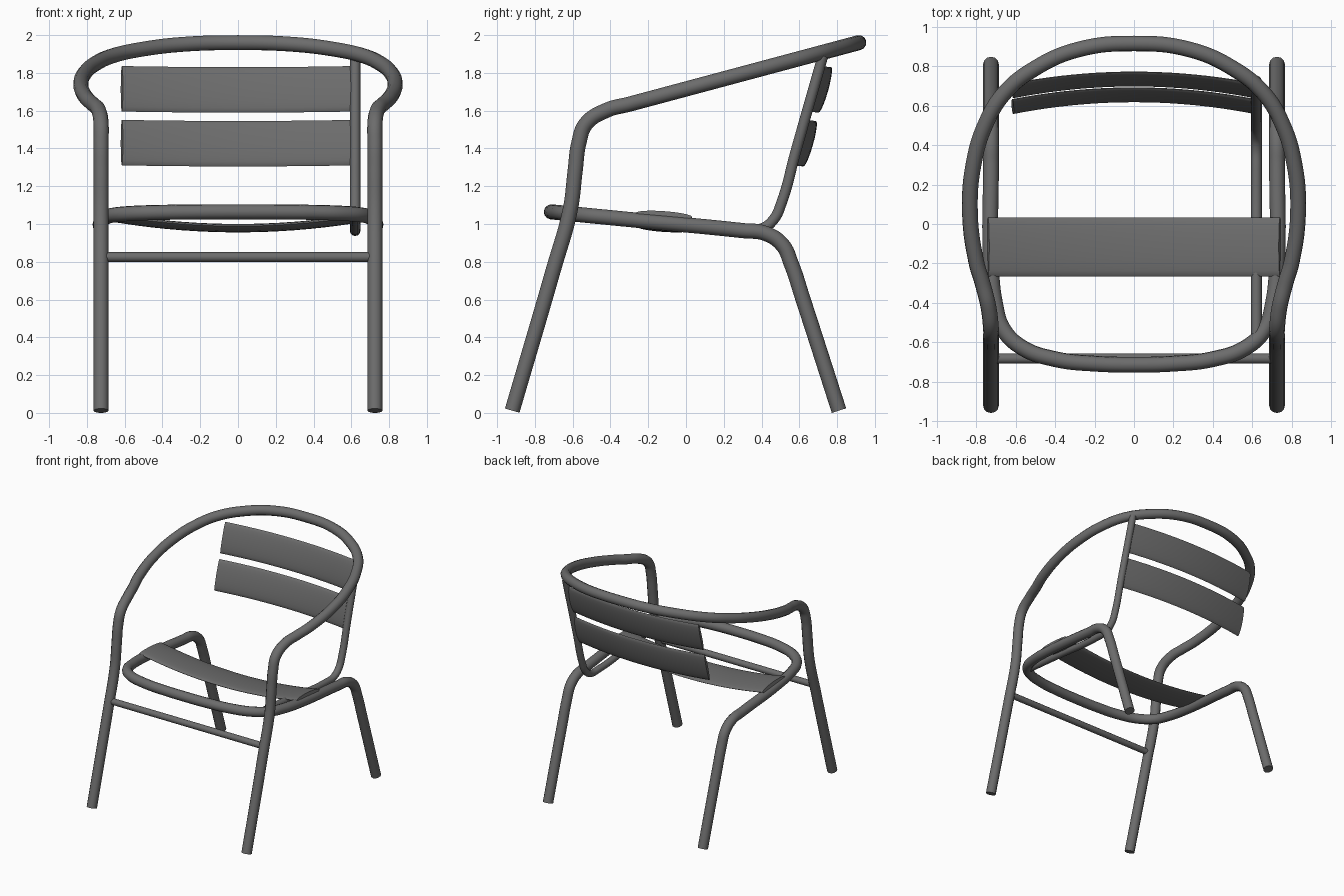
import bpy
import bmesh
import math
from mathutils import Vector

old = bpy.data.objects.get("Cube")
if old:
    bpy.data.objects.remove(old, do_unlink=True)

GREY = (0.15, 0.15, 0.15, 1)
metal = bpy.data.materials.new("dark_grey_metal")
metal.use_nodes = True
metal.diffuse_color = GREY
metal.node_tree.nodes["Principled BSDF"].inputs["Base Color"].default_value = GREY


def finish(obj):
    """Assign the material and smooth everything but the sharp end rims."""
    obj.data.materials.clear()
    obj.data.materials.append(metal)
    bpy.ops.object.select_all(action="DESELECT")
    obj.select_set(True)
    bpy.context.view_layer.objects.active = obj
    bpy.ops.object.shade_smooth_by_angle(angle=math.radians(40))


def tube(name, points, radius):
    """Round tube swept along a smooth path."""
    curve = bpy.data.curves.new(name + "_path", "CURVE")
    curve.dimensions = "3D"
    curve.bevel_depth = radius
    curve.bevel_resolution = 4
    curve.resolution_u = 8
    curve.use_fill_caps = True
    spline = curve.splines.new("BEZIER")
    spline.bezier_points.add(len(points) - 1)
    for bp, co in zip(spline.bezier_points, points):
        bp.co = co
        bp.handle_left_type = bp.handle_right_type = "AUTO"
    path = bpy.data.objects.new(name + "_path", curve)
    bpy.context.collection.objects.link(path)
    bpy.context.view_layer.update()
    mesh = bpy.data.meshes.new_from_object(
        path.evaluated_get(bpy.context.evaluated_depsgraph_get()))
    bpy.data.objects.remove(path, do_unlink=True)
    obj = bpy.data.objects.new(name, mesh)
    bpy.context.collection.objects.link(obj)
    finish(obj)


def mirrored(half):
    """Continue a half path, ending on the centre line, to the other side."""
    return half + [(-x, y, z) for x, y, z in reversed(half[:-1])]


def slat(name, centre, half_len, width, thick, across, bow, sag):
    """Bowed slat with an oval section; sag is how far the ends rise along bow."""
    steps, sides = 20, 20
    across, bow = Vector(across).normalized(), Vector(bow).normalized()
    normal = Vector((1, 0, 0)).cross(across).normalized()
    bm = bmesh.new()
    rings = []
    for i in range(steps + 1):
        t = 2 * i / steps - 1
        base = Vector(centre) + Vector((half_len * t, 0, 0)) + bow * sag * t * t
        lean = -2 * sag * t / half_len * normal.dot(bow)
        direction = (normal + Vector((lean * 1.7, 0, 0)))
        ring = []
        for k in range(sides):
            a = math.tau * k / sides
            ring.append(bm.verts.new(base + across * math.cos(a) * width / 2
                                     + direction * math.sin(a) * thick / 2))
        rings.append(ring)
    for r0, r1 in zip(rings, rings[1:]):
        for k in range(sides):
            n = (k + 1) % sides
            bm.faces.new((r0[k], r0[n], r1[n], r1[k]))
    bm.faces.new(rings[0])
    bm.faces.new(rings[-1])
    bmesh.ops.recalc_face_normals(bm, faces=bm.faces)
    mesh = bpy.data.meshes.new(name)
    bm.to_mesh(mesh)
    bm.free()
    obj = bpy.data.objects.new(name, mesh)
    bpy.context.collection.objects.link(obj)
    finish(obj)


def arm_z(y):
    return 1.96 - (0.915 - y) * 0.268


def seat_z(y):
    return 0.965 + (0.30 - y) * 0.098


SIDE = 0.725

# Front legs, arms and top rail in one bent tube
legs = [(SIDE, y, z) for y, z in
        [(-0.92, 0.012), (-0.70, 0.765), (-0.612, 1.08), (-0.587, 1.28),
         (-0.567, 1.43), (-0.53, 1.53)]]
rail = [(x, y, arm_z(y)) for x, y in
        [(0.738, -0.42), (0.768, -0.3), (0.8, -0.19), (0.832, 0.08),
         (0.81, 0.32), (0.755, 0.5), (0.66, 0.66), (0.5, 0.79),
         (0.28, 0.885), (0, 0.915)]]
tube("front_legs_and_arm_rail", mirrored(legs + rail), 0.04)

# Rear legs and seat loop in one bent tube
rear = [(SIDE, y, z) for y, z in
        [(0.81, 0.012), (0.62, 0.60), (0.557, 0.79), (0.51, 0.89), (0.42, 0.95)]]
seat = [(x, y, seat_z(y)) for x, y in
        [(SIDE, 0.3), (SIDE, -0.2), (0.705, -0.4), (0.665, -0.53),
         (0.57, -0.625), (0.4, -0.685), (0.2, -0.708), (0, -0.713)]]
tube("rear_legs_and_seat_frame", mirrored(rear + seat), 0.04)

# Back support on the left, running forward beside the seat frame
support = [(0.62, y, z) for y, z in
           [(0.725, 1.89), (0.58, 1.38), (0.505, 1.11), (0.465, 1.025),
            (0.40, 0.975), (0.28, seat_z(0.28)), (-0.2, seat_z(-0.2)),
            (-0.57, seat_z(-0.57))]]
tube("back_support", support, 0.028)

# Crossbar between the front legs
tube("front_crossbar", [(-0.7, -0.682, 0.825), (0.7, -0.682, 0.825)], 0.026)

# Slats
slat("seat_slat", (0, -0.117, 0.978), 0.74, 0.30, 0.04,
     (0, 1, -0.07), (0, 0, 1), 0.07)
for name, y, z in [("upper_back_slat", 0.735, 1.71), ("lower_back_slat", 0.655, 1.425)]:
    slat(name, (0, y, z), 0.615, 0.25, 0.036, (0, 0.27, 0.96), (0, -1, 0.1), 0.06)
